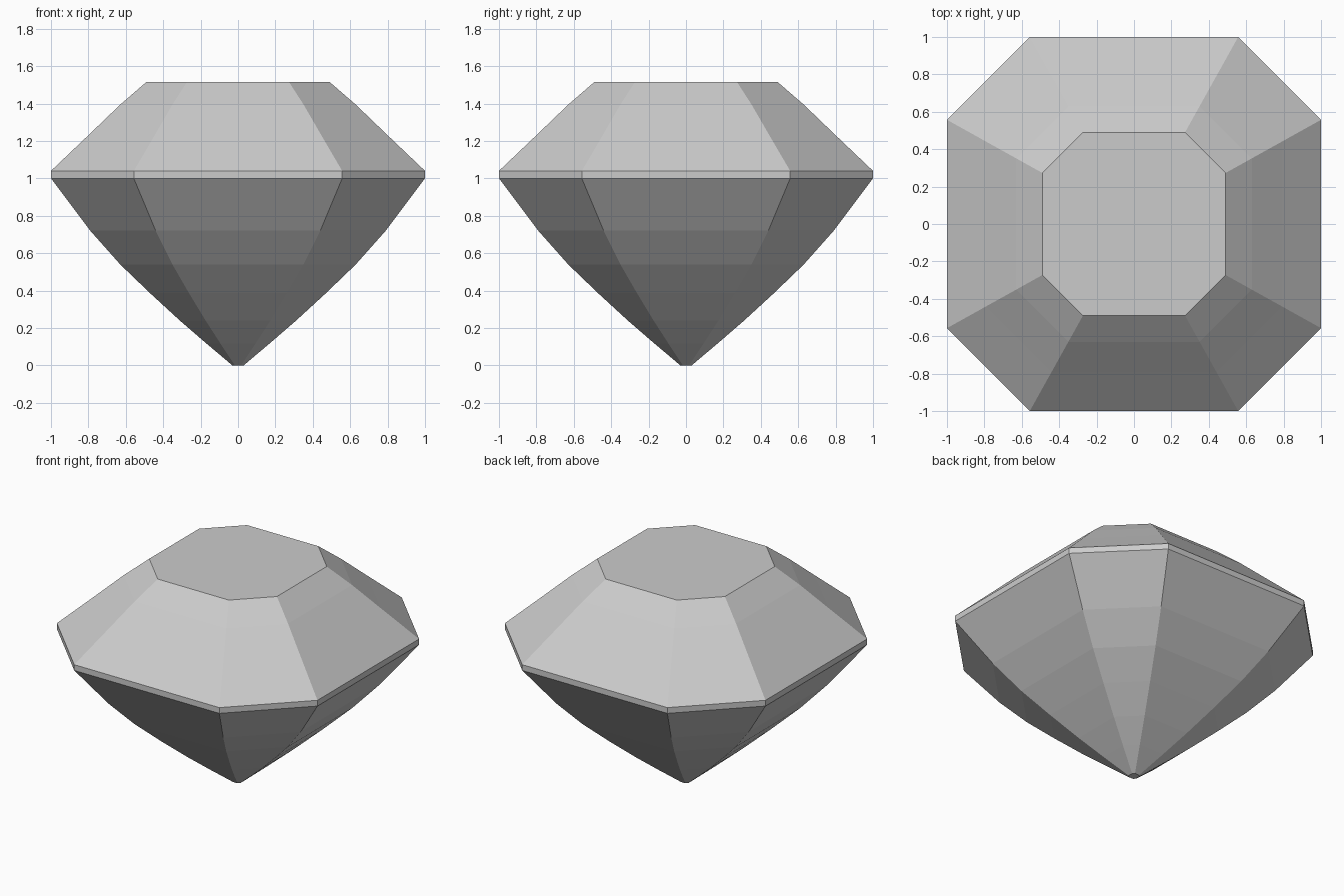
import bpy, bmesh

if "Cube" in bpy.data.objects:
    bpy.data.objects.remove(bpy.data.objects["Cube"])

CORNER = 0.557  # half-length of a main side relative to the half-width

# Profile as (half-width, height), from the tip to the table
PROFILE = [(0.03, 0.0), (0.17, 0.118), (0.31, 0.239), (0.47, 0.386), (0.63, 0.54),
           (0.79, 0.72), (1.0, 1.0), (1.0, 1.04), (0.79, 1.24),
           (0.63, 1.394), (0.49, 1.515)]


def octagon(bm, r, z):
    c = r * CORNER
    pts = []
    x, y = r, c
    for _ in range(4):
        pts += [(x, -y), (x, y)] if x == r else []
        break
    # Rotate one side by quarter turns
    pts = []
    a, b = (r, -c), (r, c)
    for _ in range(4):
        pts += [a, b]
        a, b = (-a[1], a[0]), (-b[1], b[0])
    return [bm.verts.new((px, py, z)) for px, py in pts]


# Cut gem: stacked octagons joined by flat facets
bm = bmesh.new()
rings = [octagon(bm, r, z) for r, z in PROFILE]
for low, high in zip(rings, rings[1:]):
    for i in range(8):
        j = (i + 1) % 8
        bm.faces.new((low[i], low[j], high[j], high[i]))

# Tip and table caps
bm.faces.new(rings[0][::-1])
bm.faces.new(rings[-1])
bmesh.ops.recalc_face_normals(bm, faces=bm.faces)

mesh = bpy.data.meshes.new("cut_gem")
bm.to_mesh(mesh)
bm.free()
gem = bpy.data.objects.new("cut_gem", mesh)
bpy.context.collection.objects.link(gem)
